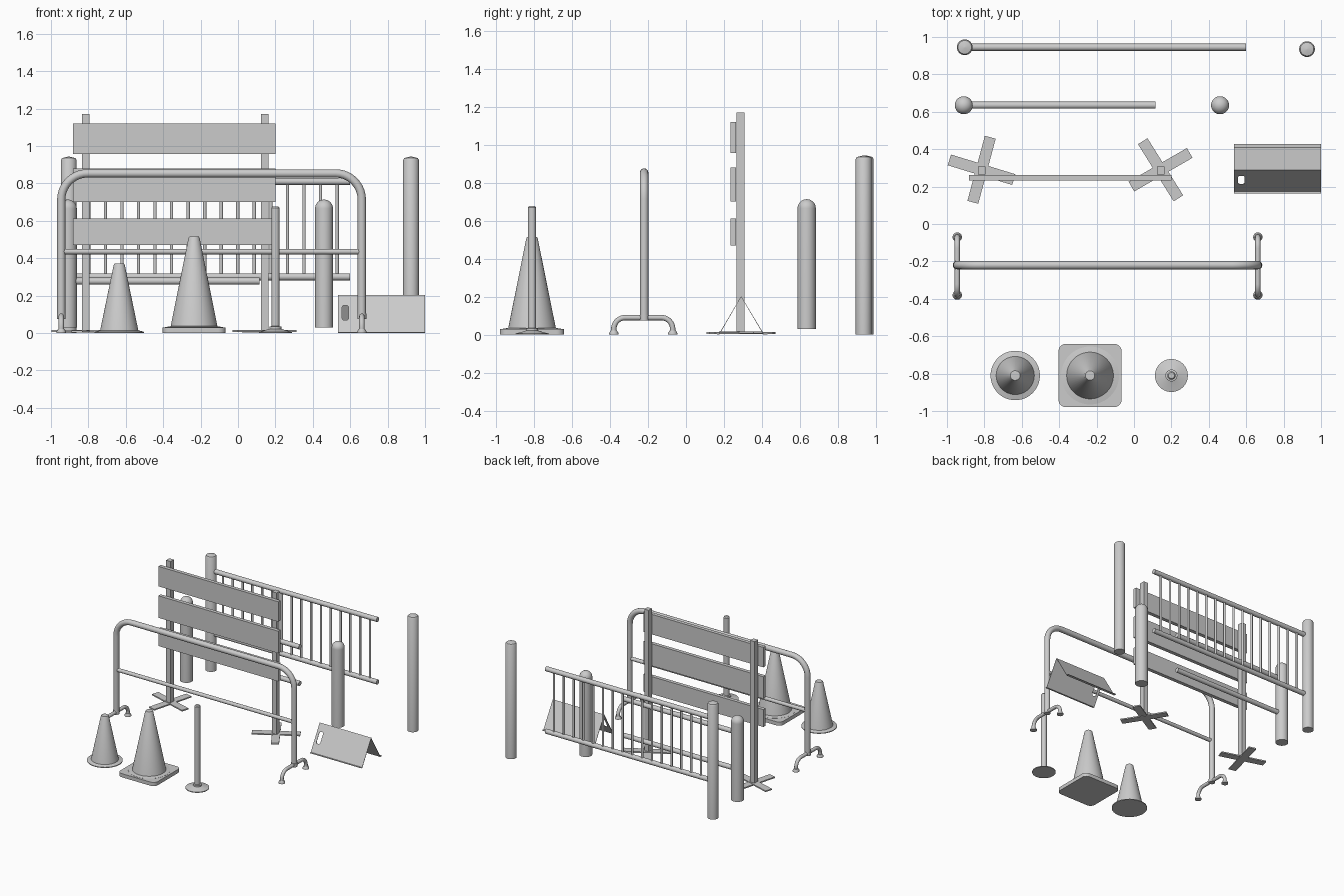
import bpy, bmesh
from math import sin, cos, pi, radians
from mathutils import Vector

if "Cube" in bpy.data.objects:
    bpy.data.objects.remove(bpy.data.objects["Cube"])


def add_mesh(name, bm, smooth=True):
    bmesh.ops.recalc_face_normals(bm, faces=bm.faces[:])
    me = bpy.data.meshes.new(name)
    bm.to_mesh(me)
    bm.free()
    ob = bpy.data.objects.new(name, me)
    bpy.context.collection.objects.link(ob)
    if smooth:
        bpy.ops.object.select_all(action='DESELECT')
        ob.select_set(True)
        bpy.context.view_layer.objects.active = ob
        bpy.ops.object.shade_smooth_by_angle(angle=radians(35))
    return ob


def lathe(name, profile, x, y, n=40):
    """Closed solid of revolution from (radius, z) points."""
    bm = bmesh.new()
    rings = [[bm.verts.new((x + r * cos(2 * pi * i / n), y + r * sin(2 * pi * i / n), z))
              for i in range(n)] for r, z in profile]
    for a, b in zip(rings, rings[1:]):
        for i in range(n):
            j = (i + 1) % n
            bm.faces.new((a[i], a[j], b[j], b[i]))
    bm.faces.new(rings[0][::-1])
    bm.faces.new(rings[-1])
    return add_mesh(name, bm)


def tube(name, pts, r, n=20):
    """Capped round tube through a planar path."""
    pts = [Vector(p) for p in pts]
    bm = bmesh.new()
    rings = []
    dirs = [(b - a).normalized() for a, b in zip(pts, pts[1:])]
    plane = next((dirs[0].cross(d) for d in dirs if dirs[0].cross(d).length > 1e-3),
                 dirs[0].orthogonal()).normalized()
    for k, p in enumerate(pts):
        d = (dirs[max(k - 1, 0)] + dirs[min(k, len(dirs) - 1)]).normalized()
        side = plane.cross(d)
        rings.append([bm.verts.new(p + r * (cos(2 * pi * i / n) * plane + sin(2 * pi * i / n) * side))
                      for i in range(n)])
    for a, b in zip(rings, rings[1:]):
        for i in range(n):
            j = (i + 1) % n
            bm.faces.new((a[i], a[j], b[j], b[i]))
    bm.faces.new(rings[0][::-1])
    bm.faces.new(rings[-1])
    return add_mesh(name, bm)


def box(name, c, s, turn=0, bevel=0):
    bm = bmesh.new()
    bmesh.ops.create_cube(bm, size=1)
    bmesh.ops.scale(bm, vec=s, verts=bm.verts)
    if bevel:
        up = [e for e in bm.edges if abs(e.verts[0].co.z - e.verts[1].co.z) > 1e-4]
        bmesh.ops.bevel(bm, geom=up, offset=bevel, segments=6, affect='EDGES', profile=0.5)
    ob = add_mesh(name, bm, bool(bevel))
    ob.location = c
    ob.rotation_euler.z = radians(turn)
    return ob


def arc(u, v, r, a0, a1, n=10):
    return [(u + r * cos(radians(a0 + (a1 - a0) * i / n)),
             v + r * sin(radians(a0 + (a1 - a0) * i / n))) for i in range(n + 1)]


# Tall bollards and the barred railing at the back
for side, x, y in (("left", -0.905, 0.945), ("right", 0.925, 0.935)):
    lathe(f"tall_bollard_{side}", [(0.042, 0), (0.042, 0.925), (0.036, 0.935), (0.004, 0.943)], x, y)
for part, z in (("top", 0.81), ("bottom", 0.30)):
    tube(f"railing_{part}_rail", [(-0.905, 0.945, z), (0.6, 0.945, z)], 0.019)
for i in range(16):
    x = 0.53 - 0.0885 * i
    tube(f"railing_bar_{i + 1}", [(x, 0.945, 0.30), (x, 0.945, 0.81)], 0.009, 12)

# Domed bollards with two plain rails
dome = arc(0, 0.665, 0.048, 0, 86)
for side, x in (("left", -0.91), ("right", 0.46)):
    lathe(f"domed_bollard_{side}", [(0.048, 0.03)] + dome, x, 0.635)
for part, z in (("top", 0.575), ("bottom", 0.277)):
    tube(f"plain_{part}_rail", [(-0.91, 0.635, z), (0.115, 0.635, z)], 0.019)

# Board barricade with crossed feet
for side, x, turns in (("left", -0.815, (75, -17)), ("right", 0.142, (122, 30))):
    box(f"board_post_{side}", (x, 0.286, 0.59), (0.04, 0.042, 1.16))
    for k, t in enumerate(turns):
        box(f"board_foot_{side}_{k + 1}", (x, 0.29, 0.008 + 0.003 * k), (0.36, 0.06, 0.01), t)
for k, (z0, z1) in enumerate(((0.47, 0.612), (0.70, 0.88), (0.957, 1.12))):
    box(f"board_{k + 1}", (-0.341, 0.248, (z0 + z1) / 2), (1.083, 0.03, z1 - z0))

# Bent tube barrier with arched feet
xl, xr, zt, rc, yb = -0.945, 0.662, 0.853, 0.14, -0.22
path = ([(xl, 0.09)] + arc(xl + rc, zt - rc, rc, 180, 90)
        + arc(xr - rc, zt - rc, rc, 90, 0) + [(xr, 0.09)])
tube("barrier_frame", [(x, yb, z) for x, z in path], 0.022)
tube("barrier_middle_rail", [(xl, yb, 0.435), (xr, yb, 0.435)], 0.015)
for side, x in (("left", xl), ("right", xr)):
    foot = ([(-0.38, 0.01)] + arc(-0.32, 0.03, 0.06, 180, 90)
            + arc(-0.13, 0.03, 0.06, 90, 0) + [(-0.07, 0.01)])
    tube(f"barrier_foot_{side}", [(x, y, z) for y, z in foot], 0.014)
    lathe(f"barrier_socket_{side}", [(0.024, 0.075), (0.024, 0.105)], x, yb, 24)
    for end, y in (("front", -0.38), ("back", -0.07)):
        lathe(f"barrier_pad_{side}_{end}", [(0.025, 0), (0.025, 0.008), (0.017, 0.022)], x, y, 24)

# Traffic cones
lathe("small_cone", [(0.132, 0), (0.132, 0.006), (0.102, 0.014), (0.03, 0.362),
                     (0.026, 0.37), (0.006, 0.371)], -0.635, -0.81, 48)
box("large_cone_base", (-0.235, -0.81, 0.015), (0.338, 0.338, 0.03), bevel=0.04)
lathe("large_cone", [(0.155, 0.02), (0.155, 0.031), (0.125, 0.036), (0.03, 0.507),
                     (0.025, 0.515), (0.006, 0.516)], -0.235, -0.81, 48)

# Slim marker pole on a round foot
lathe("marker_pole", [(0.088, 0), (0.088, 0.006), (0.05, 0.016), (0.032, 0.022), (0.032, 0.034),
                      (0.022, 0.036), (0.022, 0.668), (0.016, 0.676)], 0.20, -0.81)

# Folded floor sign with a hand slot
section = [(0.163, 0.003), (0.175, 0.003), (0.29, 0.201), (0.408, 0.003), (0.428, 0.003)]
bm = bmesh.new()
rows = [[bm.verts.new((x, y, z)) for y, z in section] for x in (0.535, 1.0)]
for i in range(4):
    bm.faces.new((rows[0][i], rows[1][i], rows[1][i + 1], rows[0][i + 1]))
sign = add_mesh("floor_sign", bm, False)
mod = sign.modifiers.new("thickness", 'SOLIDIFY')
mod.thickness, mod.offset = 0.004, 0
cutter = box("slot_cutter", (0.574, 0.235, 0.108), (0.034, 0.076, 0.08))
cutter.hide_render = True
bev = cutter.modifiers.new("round", 'BEVEL')
bev.width, bev.segments = 0.012, 4
cut = sign.modifiers.new("slot", 'BOOLEAN')
cut.object, cut.operation = cutter, 'DIFFERENCE'
bpy.context.view_layer.update()
done = bpy.data.meshes.new_from_object(sign.evaluated_get(bpy.context.evaluated_depsgraph_get()))
sign.modifiers.clear()
sign.data = done
bpy.data.objects.remove(cutter)
